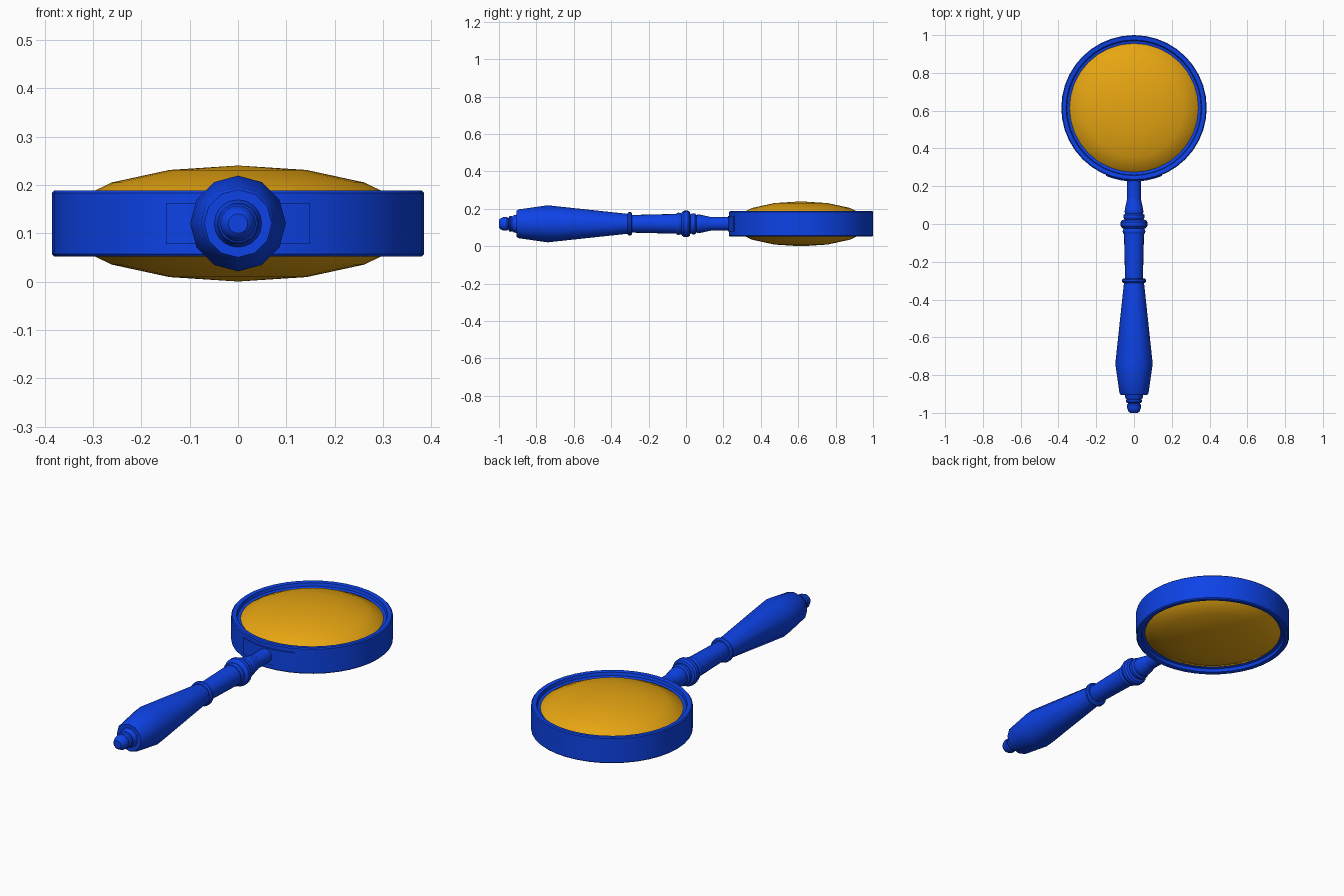
import bpy, bmesh, math

if "Cube" in bpy.data.objects:
    bpy.data.objects.remove(bpy.data.objects["Cube"])

MID_Z = 0.12      # height of the handle axis and lens centre
RING_Y = 0.615    # centre of the lens ring


def material(name, rgb):
    m = bpy.data.materials.new(name)
    m.diffuse_color = (*rgb, 1)
    m.use_nodes = True
    m.node_tree.nodes["Principled BSDF"].inputs["Base Color"].default_value = m.diffuse_color
    return m


BLUE = material("royal blue", (0.004, 0.055, 0.80))
AMBER = material("amber", (0.80, 0.38, 0.006))


def finish(bm, name, mat, angle):
    bmesh.ops.recalc_face_normals(bm, faces=bm.faces)
    me = bpy.data.meshes.new(name)
    bm.to_mesh(me)
    bm.free()
    ob = bpy.data.objects.new(name, me)
    bpy.context.collection.objects.link(ob)
    me.materials.append(mat)
    bpy.ops.object.select_all(action='DESELECT')
    ob.select_set(True)
    bpy.context.view_layer.objects.active = ob
    bpy.ops.object.shade_smooth_by_angle(angle=math.radians(angle))
    return ob


def lathe(name, profile, segs, place, mat, closed=False, angle=30):
    """Spin (radius, height) points; place() maps local x, y, height to the world."""
    bm = bmesh.new()
    rings = []
    for r, h in profile:
        if r == 0:
            rings.append([bm.verts.new(place(0, 0, h))] * segs)
        else:
            rings.append([bm.verts.new(place(r * math.cos(math.tau * i / segs),
                                             r * math.sin(math.tau * i / segs), h))
                          for i in range(segs)])
    pairs = list(zip(rings, rings[1:]))
    if closed:
        pairs.append((rings[-1], rings[0]))
    for a, b in pairs:
        for i in range(segs):
            j = (i + 1) % segs
            bm.faces.new(list(dict.fromkeys((a[i], a[j], b[j], b[i]))))
    return finish(bm, name, mat, angle)


def along_y(x, z, h):
    return (x, h, MID_Z + z)


def upright(x, y, h):
    return (x, RING_Y + y, MID_Z + h)


# Lens: flattened ellipsoid
lens = [(0.37 * math.sin(math.pi * k / 8), 0.12 * math.cos(math.pi * k / 8)) for k in range(9)]
lens[0], lens[-1] = (0, 0.12), (0, -0.12)
lathe("lens", lens, 32, upright, AMBER, angle=40)

# Ring frame: bevelled rim with a stepped inner lip, mirrored top and bottom
half = [(0.335, 0.045), (0.355, 0.050), (0.359, 0.066), (0.364, 0.068), (0.380, 0.068), (0.385, 0.063)]
ring = half + [(r, -h) for r, h in reversed(half)]
lathe("lens_ring", ring, 40, upright, BLUE, closed=True)

# Curved mounting plate on the front of the ring
bm = bmesh.new()
cols = []
for i in range(9):
    a = math.radians(-90 - 22.5 + 45 * i / 8)
    cols.append([bm.verts.new(upright(r * math.cos(a), r * math.sin(a), h))
                 for r, h in ((0.375, -0.042), (0.390, -0.042), (0.390, 0.042), (0.375, 0.042))])
for a, b in zip(cols, cols[1:]):
    for k in range(4):
        bm.faces.new((a[k], a[(k + 1) % 4], b[(k + 1) % 4], b[k]))
bm.faces.new(cols[0])
bm.faces.new(cols[-1])
finish(bm, "mounting_plate", BLUE, 30)

# Grip: coarse twelve-sided swelling
lathe("grip", [(0, -0.905), (0.070, -0.905), (0.077, -0.895), (0.099, -0.74), (0.053, -0.31), (0, -0.31)],
      12, along_y, BLUE)

# End knob: stacked beads
lathe("end_knob", [(0, -1.0), (0.020, -1.0), (0.028, -0.994), (0.037, -0.975), (0.037, -0.958),
                   (0.030, -0.950), (0.040, -0.945), (0.043, -0.937), (0.040, -0.929),
                   (0.046, -0.920), (0.050, -0.900), (0, -0.900)], 20, along_y, BLUE)

# Thin bead between grip and shaft
lathe("grip_bead", [(0, -0.312), (0.056, -0.312), (0.063, -0.305), (0.063, -0.295),
                    (0.056, -0.288), (0, -0.288)], 20, along_y, BLUE)

# Shaft
lathe("shaft", [(0, -0.30), (0.047, -0.30), (0.053, -0.05), (0, -0.05)], 20, along_y, BLUE)

# Collar: ring, large rounded band, small bead, then flare down to the neck
lathe("collar", [(0, -0.052), (0.056, -0.052), (0.060, -0.040), (0.056, -0.025), (0.064, -0.020),
                 (0.071, -0.010), (0.071, 0.010), (0.064, 0.020), (0.050, 0.024), (0.056, 0.034),
                 (0.056, 0.048), (0.047, 0.055), (0.050, 0.065), (0.048, 0.080), (0.036, 0.135),
                 (0, 0.135)], 20, along_y, BLUE)

# Neck joining the collar to the ring
lathe("neck", [(0, 0.13), (0.037, 0.13), (0.037, 0.25), (0, 0.25)], 16, along_y, BLUE)
